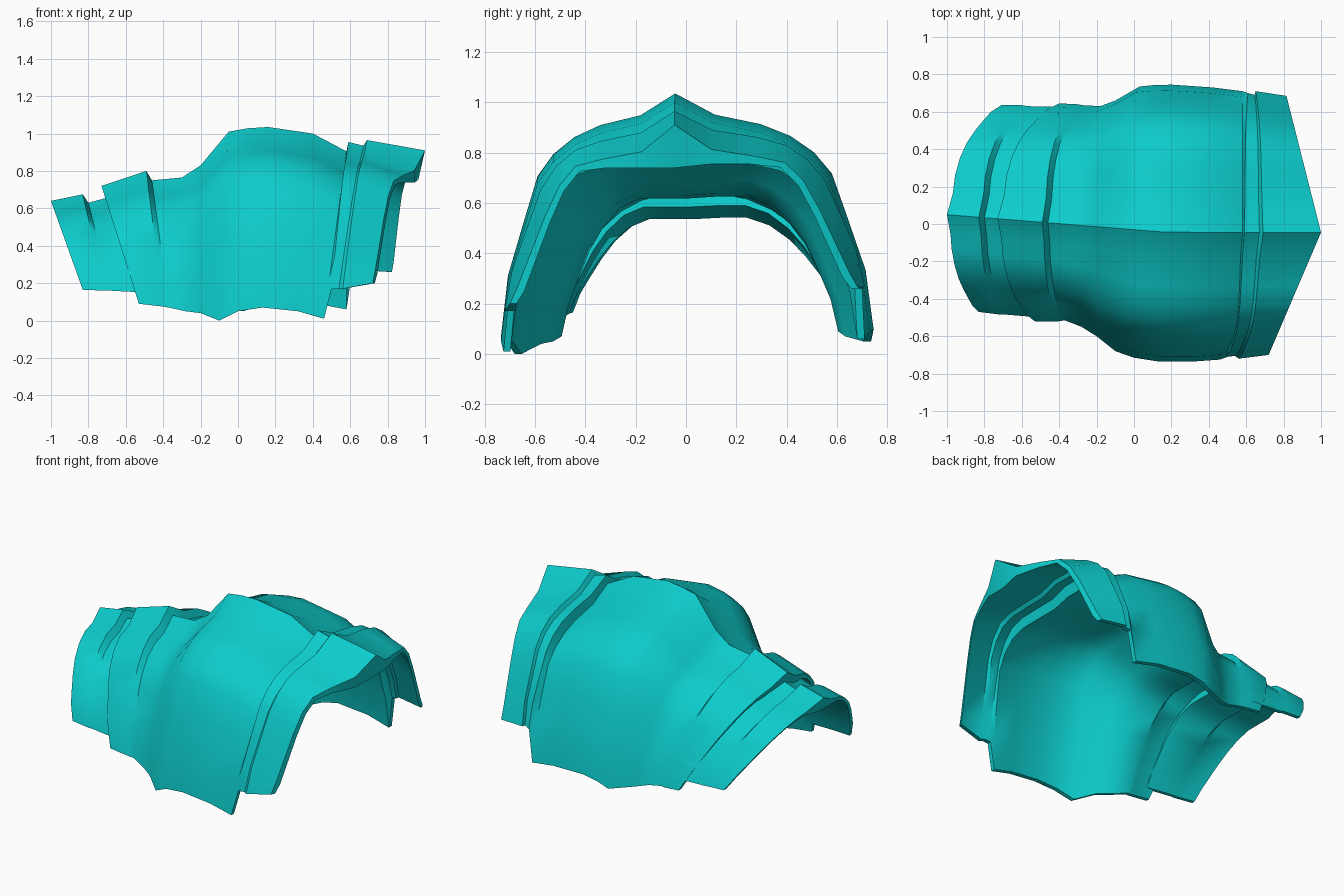
import bpy, bmesh, math

cube = bpy.data.objects.get("Cube")
if cube:
    bpy.data.objects.remove(cube)

teal = bpy.data.materials.new("teal")
teal.use_nodes = True
teal.diffuse_color = (0.004, 0.6, 0.6, 1)
teal.node_tree.nodes["Principled BSDF"].inputs["Base Color"].default_value = teal.diffuse_color

# Half arch profiles from ridge to hem: (outward share, height share)
ROUND = [(0, 1), (.2, .89), (.36, .85), (.52, .76), (.66, .63), (.77, .48),
         (.86, .33), (.94, .19), (1, 0)]
BOXY = [(0, 1), (.2, .91), (.43, .87), (.58, .82), (.7, .75), (.79, .66),
        (.87, .47), (.96, .25), (1, 0)]
CUFF = [(0, 1), (.2, .85), (.43, .81), (.6, .77), (.7, .66), (.79, .48),
        (.87, .29), (.95, .1), (1, 0)]


def lerp(a, b, t):
    return a + (b - a) * t


def half_arch(ridge, hem, shape, inner):
    """Points from the ridge to one hem corner; shape 0 round, 1 boxy, 2 cuff."""
    first, second = (ROUND, BOXY) if shape <= 1 else (BOXY, CUFF)
    mix = shape if shape <= 1 else shape - 1
    bow = max(0, shape - 1)
    profile = [(lerp(a[0], b[0], mix), lerp(a[1], b[1], mix)) for a, b in zip(first, second)]
    cap = profile[2][1] - .05
    points = []
    for u, v in profile:
        if inner:  # the inside is a plain arch without the ridge
            u, v = u * .96, max(0, min(v - .03, cap))
        run = lerp(1 - v, max(u, .8 * (1 - v)), bow)
        points.append((lerp(ridge[0], hem[0], run), lerp(ridge[1], hem[1], u),
                       lerp(hem[2], ridge[2], v)))
    return points


def arch_shell(name, sections):
    """Loft closed arch rings: (ridge x, z), front hem, back hem, shape."""
    bm = bmesh.new()
    rings = []
    for (x, z), front, back, shape in sections:
        ridge = (x, max(-.045, -.03 - .08 * x), z)
        outer, inside = [
            half_arch(ridge, front, shape, inner)[::-1] + half_arch(ridge, back, shape, inner)[1:]
            for inner in (False, True)]
        rings.append([bm.verts.new(p) for p in outer + inside[::-1]])
    count = len(rings[0])
    for ring, following in zip(rings, rings[1:]):
        for i in range(count):
            j = (i + 1) % count
            bm.faces.new((ring[i], ring[j], following[j], following[i]))
    # Close the rims at both ends
    for ring in (rings[0], rings[-1]):
        for i in range(count // 2 - 1):
            bm.faces.new((ring[i], ring[i + 1], ring[-i - 2], ring[-i - 1]))
    bmesh.ops.recalc_face_normals(bm, faces=bm.faces)
    mesh = bpy.data.meshes.new(name)
    bm.to_mesh(mesh)
    bm.free()
    mesh.materials.append(teal)
    obj = bpy.data.objects.new(name, mesh)
    bpy.context.collection.objects.link(obj)
    bpy.ops.object.select_all(action='DESELECT')
    obj.select_set(True)
    bpy.context.view_layer.objects.active = obj
    bpy.ops.object.shade_smooth_by_angle(angle=math.radians(42))


# Small end plate, tucked under the main shell
arch_shell("end_plate", [
    ((-1, .64), (-.83, -.47, .165), (-.71, .635, .2), 0),
    ((-.83, .675), (-.71, -.485, .16), (-.6, .635, .195), 0),
    ((-.8, .63), (-.68, -.485, .16), (-.57, .63, .19), 0),
    ((-.58, .69), (-.5, -.5, .15), (-.36, .625, .18), .2),
])

# Main shell: raised lip, waist, hump with skirt, then the stepped cuff
arch_shell("main_shell", [
    ((-.73, .72), (-.53, -.52, .09), (-.4, .645, .12), .2),
    ((-.49, .8), (-.4, -.52, .075), (-.3, .64, .11), .3),
    ((-.46, .75), (-.37, -.515, .07), (-.27, .635, .11), .3),
    ((-.3, .765), (-.28, -.55, .05), (-.18, .63, .09), .5),
    ((-.2, .83), (-.2, -.6, .04), (-.1, .66, .07), .7),
    ((-.05, 1.01), (-.1, -.68, 0), (.03, .735, .05), 1),
    ((.05, 1.028), (0, -.715, .05), (.1, .742, .08), 1),
    ((.16, 1.035), (.13, -.735, .07), (.2, .745, .1), 1),
    ((.4, 1), (.32, -.735, .05), (.42, .73, .09), 1),
    ((.58, .905), (.46, -.725, .01), (.58, .71, .06), 1),
    ((.59, .955), (.5, -.71, .17), (.61, .7, .26), 1.2),
    ((.67, .935), (.54, -.705, .17), (.645, .69, .27), 1.2),
    ((.69, .965), (.56, -.72, .17), (.65, .71, .27), 1.3),
    ((1, .91), (.72, -.7, .2), (.815, .685, .26), 2),
])
